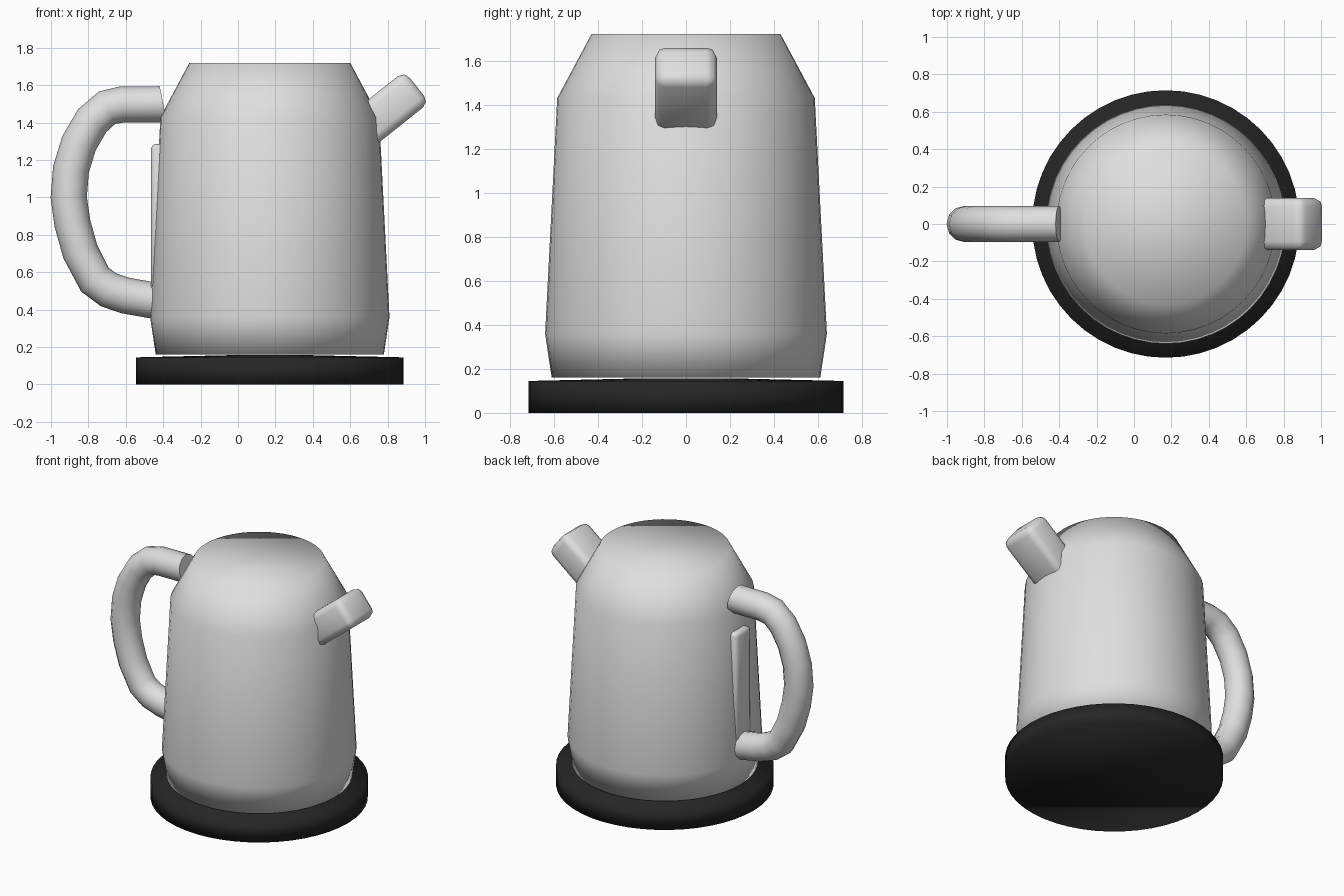
import bpy, bmesh, math
from mathutils import Matrix

cube = bpy.data.objects.get("Cube")
if cube:
    bpy.data.objects.remove(cube, do_unlink=True)

AXIS_X = 0.17   # the pot stands off-centre to balance the handle
SIDES = 48


def material(name, value):
    m = bpy.data.materials.new(name)
    m.use_nodes = True
    colour = (value, value, value, 1)
    m.diffuse_color = colour
    for node in m.node_tree.nodes:
        if node.type == 'BSDF_PRINCIPLED':
            node.inputs["Base Color"].default_value = colour
    return m


grey = material("light_grey", 0.74)
black = material("matte_black", 0.019)


def finish(bm, name, mat):
    bmesh.ops.recalc_face_normals(bm, faces=bm.faces)
    for f in bm.faces:
        f.smooth = True
    mesh = bpy.data.meshes.new(name)
    bm.to_mesh(mesh)
    bm.free()
    mesh.materials.append(mat)
    obj = bpy.data.objects.new(name, mesh)
    bpy.context.collection.objects.link(obj)
    return obj


def lathe(name, profile, mat):
    """Turn (radius, height) points about the pot axis; close both ends."""
    bm = bmesh.new()
    rings = []
    for r, z in profile:
        angles = [2 * math.pi * i / SIDES for i in range(SIDES)]
        rings.append([bm.verts.new((AXIS_X + r * math.cos(a), r * math.sin(a), z))
                      for a in angles])
    for low, high in zip(rings, rings[1:]):
        for i in range(SIDES):
            j = (i + 1) % SIDES
            bm.faces.new((low[i], low[j], high[j], high[i]))
    bm.faces.new(rings[0])
    bm.faces.new(rings[-1])
    return finish(bm, name, mat)


def rounded_box(name, centre, size, tilt, bevel, mat):
    bm = bmesh.new()
    bmesh.ops.create_cube(bm, size=1, matrix=Matrix.Diagonal((*size, 1)))
    bmesh.ops.bevel(bm, geom=bm.edges[:], offset=bevel, segments=2,
                    profile=0.5, affect='EDGES')
    bm.transform(Matrix.Translation(centre) @ Matrix.Rotation(-tilt, 4, 'Y'))
    return finish(bm, name, mat)


# Body and base plate
lathe("kettle_body", [(0.61, 0.16), (0.64, 0.36), (0.585, 1.43), (0.43, 1.72)], grey)
lathe("base_plate", [(0.715, 0), (0.715, 0.145), (0.2, 0.157)], black)

# Spout and level gauge
rounded_box("spout", (0.78, 0, 1.452), (0.45, 0.28, 0.215),
            math.radians(38.5), 0.045, grey)
rounded_box("level_gauge", (-0.42, 0, 0.89), (0.09, 0.17, 0.79), 0, 0.025, grey)

# Handle: a round tube along a bowed path
path = [(-0.4, 1.502), (-0.42, 1.498), (-0.62, 1.497), (-0.70, 1.48),
        (-0.78, 1.41), (-0.85, 1.29), (-0.893, 1.15), (-0.905, 1.0),
        (-0.885, 0.86), (-0.843, 0.71), (-0.765, 0.56), (-0.69, 0.505),
        (-0.6, 0.475), (-0.4, 0.44)]
curve = bpy.data.curves.new("handle", 'CURVE')
curve.dimensions = '3D'
curve.bevel_depth = 0.097
curve.bevel_resolution = 4
curve.use_fill_caps = True
spline = curve.splines.new('POLY')
spline.points.add(len(path) - 1)
for point, (x, z) in zip(spline.points, path):
    point.co = (x, 0, z, 1)
spline.use_smooth = True
curve.materials.append(grey)
handle = bpy.data.objects.new("handle", curve)
bpy.context.collection.objects.link(handle)
